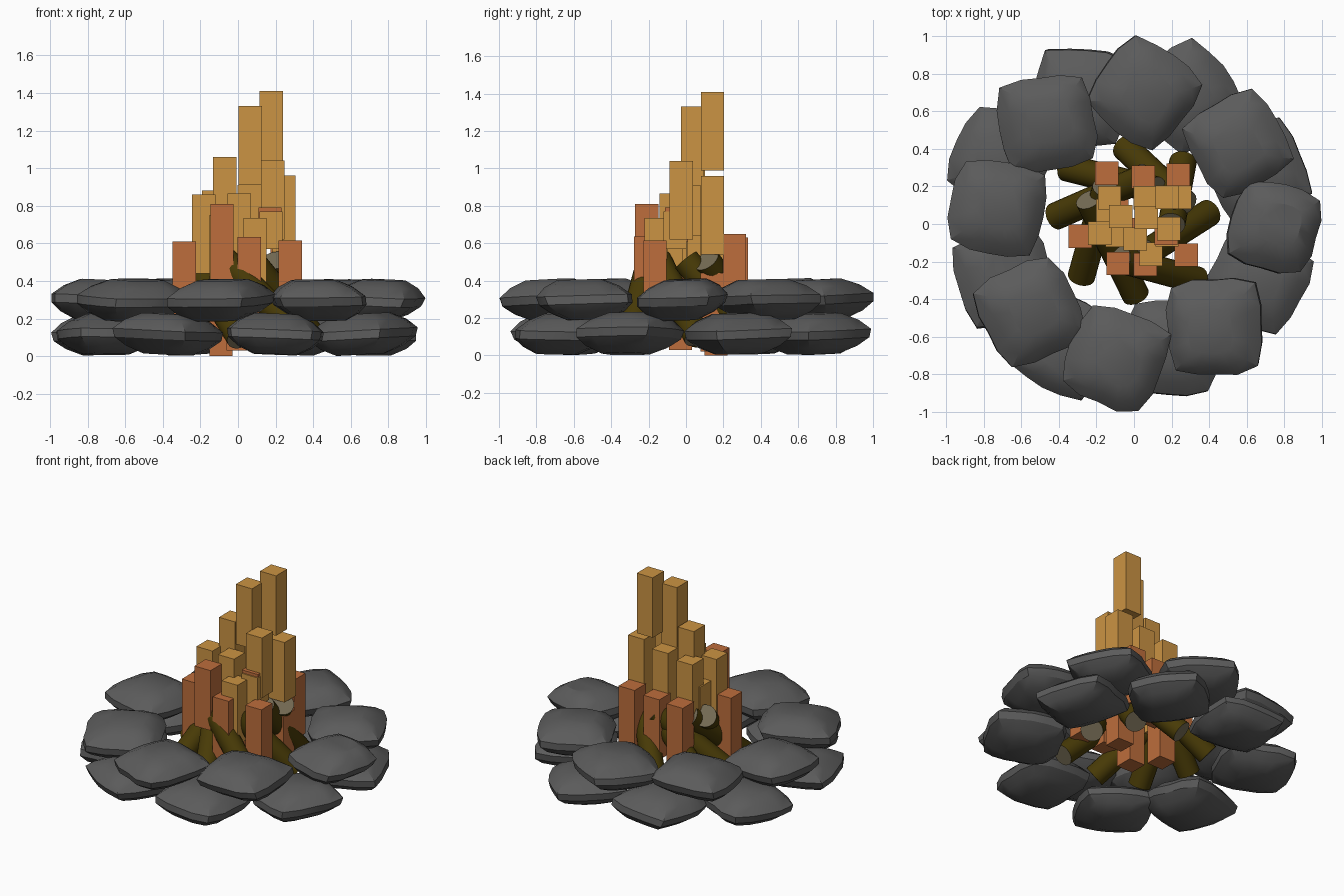
import bpy, bmesh, math, random
from mathutils import Vector, Matrix

if "Cube" in bpy.data.objects:
    bpy.data.objects.remove(bpy.data.objects["Cube"], do_unlink=True)
random.seed(4)


def material(name, rgb):
    m = bpy.data.materials.new(name)
    m.use_nodes = True
    m.diffuse_color = (*rgb, 1)
    bsdf = m.node_tree.nodes["Principled BSDF"]
    bsdf.inputs["Base Color"].default_value = (*rgb, 1)
    bsdf.inputs["Roughness"].default_value = 0.9
    return m


STONE = material("grey_stone", (0.105, 0.105, 0.105))
BARK = material("dark_bark", (0.065, 0.043, 0.002))
WOOD = material("cut_wood", (0.18, 0.15, 0.09))
ORANGE = material("orange_flame", (0.51, 0.155, 0.045))
YELLOW = material("yellow_flame", (0.6, 0.295, 0.056))


def finish(bm, name, mats, smooth=None):
    bmesh.ops.recalc_face_normals(bm, faces=bm.faces)
    mesh = bpy.data.meshes.new(name)
    bm.to_mesh(mesh)
    bm.free()
    for m in mats:
        mesh.materials.append(m)
    ob = bpy.data.objects.new(name, mesh)
    bpy.context.collection.objects.link(ob)
    if smooth:
        bpy.ops.object.select_all(action="DESELECT")
        ob.select_set(True)
        bpy.context.view_layer.objects.active = ob
        bpy.ops.object.shade_smooth_by_angle(angle=math.radians(smooth))
    return ob


# Flattened stone: rounded-square rings stacked into a lens
LENS = [(-0.108, 0.45), (-0.07, 0.76), (-0.025, 0.97),
        (0.02, 1.0), (0.07, 0.78), (0.108, 0.47)]
SIDES = 16


def stone(name, x, y, z, turn, half):
    bm = bmesh.new()
    wobble = [random.uniform(0.97, 1.03) for _ in range(SIDES)]
    shift = Vector((random.uniform(-0.03, 0.03), random.uniform(-0.03, 0.03), 0))
    rings = []
    for h, s in LENS:
        ring = []
        for i in range(SIDES):
            a = math.tau * i / SIDES
            c, d = math.cos(a), math.sin(a)
            r = half * s * wobble[i] / (abs(c) ** 5 + abs(d) ** 5) ** 0.2
            ring.append(bm.verts.new(Vector((r * c, r * d, h)) + shift * h * 10))
        rings.append(ring)
    for lo, hi in zip(rings, rings[1:]):
        for i in range(SIDES):
            j = (i + 1) % SIDES
            bm.faces.new((lo[i], lo[j], hi[j], hi[i]))
    bm.faces.new(rings[0][::-1])
    bm.faces.new(rings[-1])
    ob = finish(bm, name, [STONE], 30)
    ob.location = (x, y, z)
    ob.rotation_euler = (math.radians(random.uniform(-3, 3)),
                         math.radians(random.uniform(-3, 3)), math.radians(turn))


# Ring stones: x, y, turn in degrees, half width
UPPER = [(-0.465, 0.53, 8, 0.252), (0.05, 0.7, -37, 0.25), (0.55, 0.43, 30, 0.245),
         (0.74, -0.02, -15, 0.23), (0.435, -0.545, 3, 0.252), (-0.1, -0.71, -22, 0.255),
         (-0.555, -0.47, 27, 0.255), (-0.73, 0.085, -11, 0.245)]
LOWER = [(-0.28, 0.68, -8), (0.28, 0.68, 40), (0.66, 0.28, 23), (0.66, -0.3, -27),
         (0.2, -0.66, -5), (-0.37, -0.64, -28), (-0.69, -0.28, 17), (-0.71, 0.34, -24)]
for i, (x, y, t, half) in enumerate(UPPER):
    stone(f"upper_stone_{i + 1}", x, y, 0.298, t, half)
for i, (x, y, t) in enumerate(LOWER):
    stone(f"lower_stone_{i + 1}", x, y, 0.117, t, 0.248)


# Logs leaning in a spiral, with pale cut ends
def log(name, foot, head, radius):
    axis = head - foot
    bm = bmesh.new()
    bmesh.ops.create_cone(bm, cap_ends=True, segments=20, radius1=radius,
                          radius2=radius, depth=axis.length)
    for f in bm.faces:
        f.material_index = 1 if abs(f.normal.z) > 0.9 else 0
    turn = axis.to_track_quat("Z", "Y").to_matrix().to_4x4()
    bmesh.ops.transform(bm, verts=bm.verts,
                        matrix=Matrix.Translation((foot + head) / 2) @ turn)
    finish(bm, name, [BARK, WOOD], 40)


# Foot x, y and head x, y
LOGS = [(0.01, -0.38, -0.24, 0.13), (0.34, -0.3, -0.07, -0.19),
        (0.4, 0.06, 0.07, -0.15), (0.26, 0.33, 0.2, 0.0),
        (-0.05, 0.41, 0.27, 0.11), (-0.36, 0.3, 0.12, 0.18),
        (-0.42, 0.04, 0.06, 0.25), (-0.28, -0.28, -0.15, 0.19)]
for i, (fx, fy, hx, hy) in enumerate(LOGS):
    log(f"log_{i + 1}", Vector((fx, fy, 0.1)), Vector((hx, hy, 0.51)), 0.073)


# Flame columns: x, y, top height; nearly all share one size
def flame(name, mat, x, y, top, length=0.42):
    bm = bmesh.new()
    bmesh.ops.create_cube(bm, size=1)
    bmesh.ops.scale(bm, vec=(0.124, 0.124, length), verts=bm.verts)
    bmesh.ops.translate(bm, vec=(x, y, top - length / 2), verts=bm.verts)
    finish(bm, name, [mat])


OUTER = [(-0.145, 0.27, 0.63), (0.05, 0.25, 0.63), (0.235, 0.26, 0.65),
         (-0.285, -0.065, 0.61), (-0.085, -0.21, 0.81), (0.06, -0.215, 0.635),
         (0.278, -0.165, 0.615), (-0.09, 0.16, 0.42), (0.17, -0.05, 0.79, 0.18),
         (0.235, 0.14, 0.44), (0.0, -0.03, 0.45)]
INNER = [(0.177, 0.142, 1.41), (0.243, 0.142, 0.96), (0.065, 0.035, 1.33),
         (0.06, 0.14, 0.91), (-0.07, 0.04, 1.06), (0.185, -0.025, 1.04),
         (-0.182, -0.05, 0.86), (-0.13, 0.14, 0.88), (0.007, -0.08, 0.865),
         (0.09, -0.16, 0.735), (-0.14, 0.07, 0.7), (-0.09, -0.06, 0.75),
         (0.175, -0.058, 0.77, 0.2)]
for i, p in enumerate(OUTER):
    flame(f"outer_flame_{i + 1}", ORANGE, *p)
for i, p in enumerate(INNER):
    flame(f"inner_flame_{i + 1}", YELLOW, *p)
